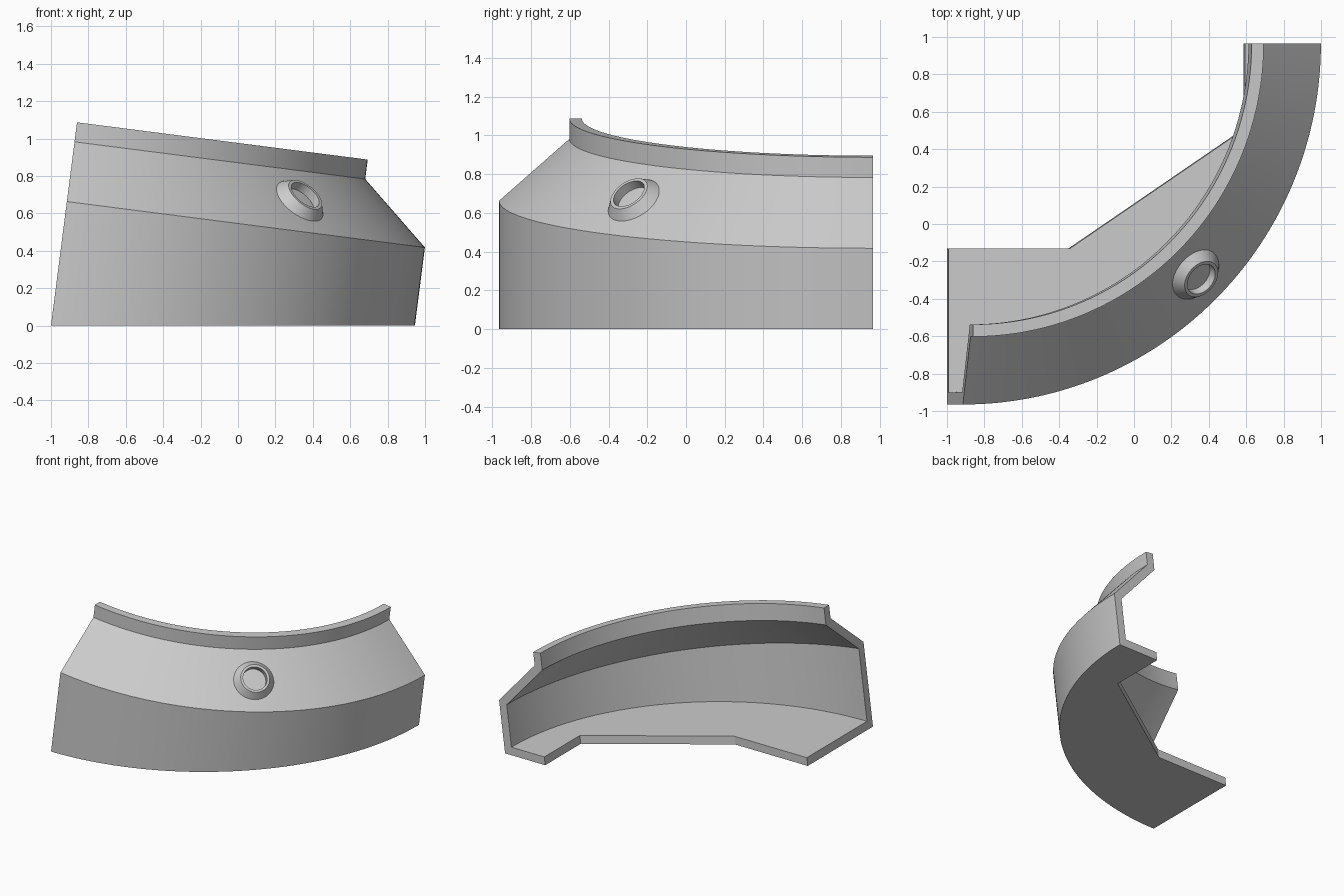
import bpy, bmesh, math
from mathutils import Vector, Matrix

if "Cube" in bpy.data.objects:
    bpy.data.objects.remove(bpy.data.objects["Cube"], do_unlink=True)

TILT = math.radians(7.3)
CENTRE = Vector((-0.915, 0.965, 0.663))   # sweep axis at shoulder level
R = 1.93                                  # outer radius
WALL = 0.065
STEPS = 72
U = Vector((math.cos(TILT), 0, -math.sin(TILT)))
V = Vector((0, 1, 0))
W = Vector((math.sin(TILT), 0, math.cos(TILT)))

grey = bpy.data.materials.new("plain_grey")
grey.use_nodes = True
grey.diffuse_color = (0.6, 0.6, 0.6, 1)
grey.node_tree.nodes["Principled BSDF"].inputs["Base Color"].default_value = (0.6, 0.6, 0.6, 1)


def place(u, v, w):
    """Tilted frame to world."""
    return CENTRE + U * u + V * v + W * w


def at_height(u, v, z):
    """Slide along the tilted axis until the world height is z."""
    return place(u, v, (z - CENTRE.z - u * U.z) / W.z)


def finish(bm, name):
    bmesh.ops.recalc_face_normals(bm, faces=bm.faces[:])
    mesh = bpy.data.meshes.new(name)
    bm.to_mesh(mesh)
    bm.free()
    mesh.materials.append(grey)
    obj = bpy.data.objects.new(name, mesh)
    bpy.context.collection.objects.link(obj)
    bpy.ops.object.select_all(action='DESELECT')
    obj.select_set(True)
    bpy.context.view_layer.objects.active = obj
    bpy.ops.object.shade_smooth_by_angle(angle=math.radians(25))
    return obj


# Curved shell: wall, sloping shoulder and upright lip swept a quarter turn
NECK_R, NECK_W, LIP_W = 1.567, 0.322, 0.427
slope = NECK_W / (R - NECK_R)
drop = WALL * math.hypot(1, slope)
profile = [(R, 0), (NECK_R, NECK_W), (NECK_R, LIP_W), (NECK_R - WALL, LIP_W),
           (NECK_R - WALL, (R - NECK_R + WALL) * slope - drop),
           (R - WALL, WALL * slope - drop)]

bm = bmesh.new()
sections = []
for i in range(STEPS + 1):
    a = math.pi / 2 * i / STEPS
    cu, cv = math.sin(a), -math.cos(a)
    points = [at_height(R * cu, R * cv, 0)]
    points += [place(r * cu, r * cv, w) for r, w in profile]
    points.append(at_height((R - WALL) * cu, (R - WALL) * cv, WALL))
    sections.append([bm.verts.new(p) for p in points])
for s, t in zip(sections, sections[1:]):
    for j in range(len(s) - 1):
        bm.faces.new((s[j], t[j], t[j + 1], s[j + 1]))

# Floor plate with a straight-cut inner edge
edge = [(0, -1.095), (0.645, -1.095), (1.573, -0.455), (1.573, 0)]
low = [bm.verts.new(at_height(u, v, 0)) for u, v in edge]
high = [bm.verts.new(at_height(u, v, WALL)) for u, v in edge]
bm.faces.new([s[0] for s in sections] + low[::-1])
bm.faces.new([s[-1] for s in sections] + high[::-1])
for i in range(3):
    bm.faces.new((low[i], low[i + 1], high[i + 1], high[i]))

# End faces
for k in (0, -1):
    bm.faces.new(sections[k] + [high[k], low[k]])
finish(bm, "curved_shell")

# Raised collar in the middle of the slope
normal_r, normal_w = Vector((NECK_W, R - NECK_R)).normalized()
h = math.sqrt(0.5)
mid_r = (R + NECK_R) / 2
origin = place(mid_r * h, -mid_r * h, NECK_W / 2)
axis = (U * h - V * h) * normal_r + W * normal_w
turn = Matrix.Translation(origin) @ axis.to_track_quat('Z', 'Y').to_matrix().to_4x4()
collar = [(0.155, -0.01), (0.108, 0.05), (0.09, 0.05), (0.09, -0.01)]
SIDES = 48
bm = bmesh.new()
rings = []
for r, z in collar:
    angles = [2 * math.pi * i / SIDES for i in range(SIDES)]
    rings.append([bm.verts.new(turn @ Vector((r * math.cos(a), r * math.sin(a), z)))
                  for a in angles])
for j in range(len(rings)):
    a, b = rings[j], rings[(j + 1) % len(rings)]
    for i in range(SIDES):
        n = (i + 1) % SIDES
        bm.faces.new((a[i], a[n], b[n], b[i]))
finish(bm, "port_collar")
